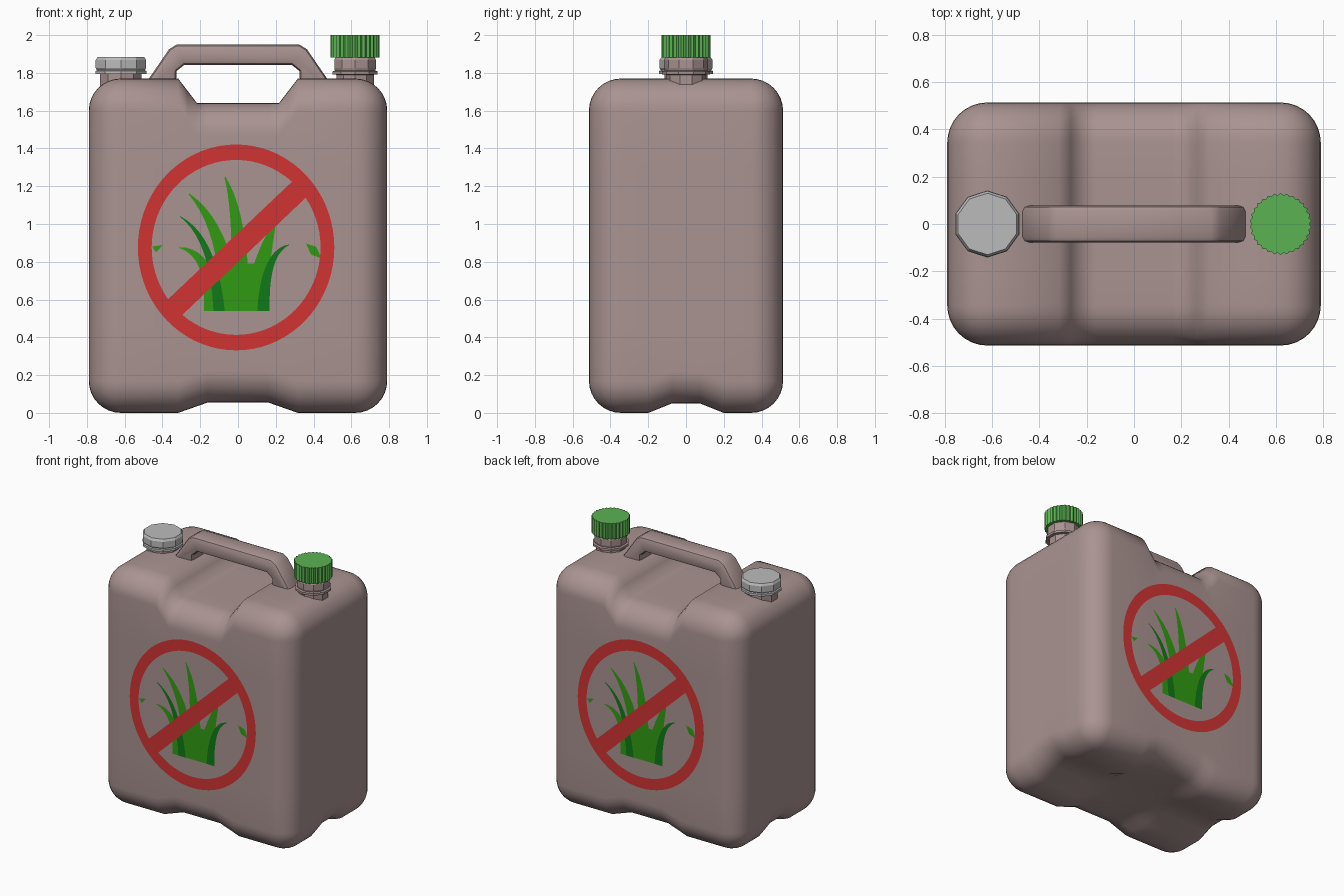
import bpy, bmesh, math
from mathutils import Matrix, Vector

if "Cube" in bpy.data.objects:
    bpy.data.objects.remove(bpy.data.objects["Cube"])


def material(name, rgb):
    m = bpy.data.materials.new(name)
    m.diffuse_color = (*rgb, 1)
    m.use_nodes = True
    m.node_tree.nodes["Principled BSDF"].inputs["Base Color"].default_value = m.diffuse_color
    return m


BODY = material("dusty_pink_plastic", (0.40, 0.295, 0.285))
GREY = material("grey_cap", (0.50, 0.50, 0.50))
CAP = material("green_cap", (0.105, 0.45, 0.085))
RED = material("sign_red", (0.64, 0.034, 0.034))
LEAF = material("leaf_green", (0.03, 0.33, 0.006))
DARK = material("dark_leaf_green", (0.005, 0.19, 0.009))


def finish(bm, name, mat, smooth=None, solid=True):
    if solid:
        bmesh.ops.recalc_face_normals(bm, faces=bm.faces)
    me = bpy.data.meshes.new(name)
    bm.to_mesh(me)
    bm.free()
    me.materials.append(mat)
    ob = bpy.data.objects.new(name, me)
    bpy.context.collection.objects.link(ob)
    if smooth:
        bpy.ops.object.select_all(action='DESELECT')
        ob.select_set(True)
        bpy.context.view_layer.objects.active = ob
        bpy.ops.object.shade_smooth_by_angle(angle=math.radians(smooth))
    return ob


def ramp(v, a, b):
    """1 below a, 0 above b."""
    return max(0.0, min(1.0, (b - v) / (b - a)))


# Body: a gridded box, rounded, then pressed in at top and bottom
HX, HY, H, R = 0.79, 0.514, 1.77, 0.17
bm = bmesh.new()
bmesh.ops.create_cube(bm, size=1, matrix=Matrix.Translation((0, 0, H / 2)) @ Matrix.Diagonal((2 * HX, 2 * HY, H, 1)))
arc = [R * math.tan(math.radians(a)) for a in (0, 11.25, 22.5, 33.75)]
xs = [HX - R + a for a in arc] + [0.317, 0.267, 0.217, 0.16]
ys = [HY - R + a for a in arc] + [0.2, 0.075]
zs = [R - a for a in arc] + [H - R + a for a in arc] + [0.45, 1.3]
cuts = [(0, s * v) for v in xs for s in (-1, 1)] + [(1, s * v) for v in ys for s in (-1, 1)] + [(2, v) for v in zs]
for axis, v in cuts:
    n = Vector((0, 0, 0))
    n[axis] = 1
    bmesh.ops.bisect_plane(bm, geom=bm.verts[:] + bm.edges[:] + bm.faces[:], plane_co=n * v, plane_no=n)
for v in bm.verts:
    p = v.co
    q = Vector((max(R - HX, min(HX - R, p.x)), max(R - HY, min(HY - R, p.y)), max(R, min(H - R, p.z))))
    p = q + (p - q).normalized() * R
    recess = 0.13 * ramp(abs(p.x), 0.217, 0.317)
    groove = max(0.055 * ramp(abs(p.x), 0.16, 0.317), 0.05 * ramp(abs(p.y), 0.075, 0.2))
    p.z += groove * ramp(p.z, R, 0.45) - recess * (1 - ramp(p.z, 1.3, H - R))
    v.co = p
finish(bm, "can_body", BODY, 60)

# Handle: side profile extruded across and softened
profile = [(-0.485, 1.75), (-0.365, 1.925), (-0.325, 1.95), (0.325, 1.95), (0.365, 1.925), (0.485, 1.75),
           (0.485, 1.71), (0.33, 1.71), (0.325, 1.81), (0.285, 1.842),
           (-0.285, 1.842), (-0.325, 1.81), (-0.33, 1.71), (-0.485, 1.71)]
bm = bmesh.new()
face = bm.faces.new([bm.verts.new((x, -0.078, z)) for x, z in profile])
ext = bmesh.ops.extrude_face_region(bm, geom=[face])
bmesh.ops.translate(bm, verts=[g for g in ext["geom"] if isinstance(g, bmesh.types.BMVert)], vec=(0, 0.156, 0))
rims = [e for e in bm.edges if abs(e.verts[0].co.y - e.verts[1].co.y) < 0.01]
bmesh.ops.bevel(bm, geom=rims, offset=0.024, segments=2, affect='EDGES', profile=0.5)
finish(bm, "carry_handle", BODY, 40)


def turned(name, mat, x, sides, tiers, tooth=0.0):
    """Stack of polygon rings (radius, z); tooth pulls in pairs of points."""
    bm = bmesh.new()
    rings = []
    for r, z in tiers:
        ring = []
        for i in range(sides):
            a = math.pi / 2 + 2 * math.pi * i / sides
            rr = r - (tooth if i % 2 else 0)
            ring.append(bm.verts.new((x + rr * math.cos(a), rr * math.sin(a), z)))
        rings.append(ring)
    for lo, hi in zip(rings, rings[1:]):
        for i in range(sides):
            j = (i + 1) % sides
            bm.faces.new((lo[i], lo[j], hi[j], hi[i]))
    bm.faces.new(rings[0][::-1])
    bm.faces.new(rings[-1])
    return finish(bm, name, mat)


# Spouts and caps
turned("left_neck", BODY, -0.62, 10, [(0.115, 1.66), (0.115, 1.80)])
turned("left_cap", GREY, -0.62, 10, [(0.142, 1.793), (0.142, 1.81), (0.133, 1.814), (0.14, 1.825),
                                     (0.14, 1.868), (0.13, 1.884)])
turned("right_neck", BODY, 0.62, 10, [(0.104, 1.66), (0.104, 1.79), (0.126, 1.792), (0.126, 1.808),
                                      (0.112, 1.812), (0.116, 1.825), (0.116, 1.868), (0.105, 1.89)])
turned("right_cap", CAP, 0.62, 60, [(0.131, 1.882), (0.131, 2.0)], tooth=0.009)


# Warning sign, made of thin flat plates on front and back
def plate(name, mat, polys, lift):
    for side, turn in (("front", 0), ("back", math.pi)):
        bm = bmesh.new()
        for poly in polys:
            f = bm.faces.new([bm.verts.new((x, -HY - lift, z)) for x, z in poly])
            f.normal_update()
            if f.normal.y > 0:
                f.normal_flip()
        bmesh.ops.rotate(bm, verts=bm.verts, cent=(0, 0, 0), matrix=Matrix.Rotation(turn, 3, 'Z'))
        finish(bm, side + "_" + name, mat, solid=False)


def blade(tip, bend, base, width, steps=10):
    """Tapered curved grass blade as a strip of quads."""
    tip, bend, base = Vector(tip), Vector(bend), Vector(base)
    left, right = [], []
    for i in range(steps + 1):
        t = i / steps
        c = base * (1 - t) ** 2 + bend * 2 * t * (1 - t) + tip * t * t
        d = ((bend - base) * (1 - t) + (tip - bend) * t).normalized()
        if i == 0:
            d = Vector((0, 1))
        n = Vector((-d.y, d.x)) * (width / 2 * max(0.02, 1 - t) ** 0.75)
        left.append(c + n)
        right.append(c - n)
    return [(left[i], right[i], right[i + 1], left[i + 1]) for i in range(steps)]


light = [[(-0.18, 0.54), (0.165, 0.54), (0.145, 0.70), (0.10, 0.79), (0.0, 0.79), (-0.13, 0.70)],
         [(-0.455, 0.88), (-0.434, 0.85), (-0.397, 0.89)],
         [(0.36, 0.897), (0.386, 0.838), (0.444, 0.817), (0.413, 0.88)]]
light += blade((-0.07, 1.25), (0.02, 1.05), (0.01, 0.54), 0.11)
light += blade((-0.26, 1.16), (-0.06, 0.98), (-0.04, 0.54), 0.11)
light += blade((-0.31, 0.875), (-0.14, 0.85), (-0.135, 0.54), 0.09)
light += blade((0.20, 1.02), (0.13, 0.85), (0.08, 0.54), 0.13)
plate("grass", LEAF, light, 0.0015)
dark = blade((-0.307, 1.04), (-0.13, 0.93), (-0.10, 0.54), 0.06)
dark += blade((0.27, 0.89), (0.14, 0.85), (0.135, 0.54), 0.065)
plate("dark_grass", DARK, dark, 0.003)

# Prohibition ring and slash
CX, CZ, N = -0.01, 0.876, 72


def oval(rx, rz, i):
    a = 2 * math.pi * i / N
    return (CX + rx * math.cos(a), CZ + rz * math.sin(a))


ring = [(oval(0.447, 0.463, i), oval(0.52, 0.545, i), oval(0.52, 0.545, i + 1), oval(0.447, 0.463, i + 1))
        for i in range(N)]
c, s = math.cos(math.radians(43.5)), math.sin(math.radians(43.5))
ring.append([(CX + 0.005 + u * c - v * s, CZ - 0.005 + u * s + v * c)
             for u, v in ((-0.48, -0.056), (0.48, -0.056), (0.48, 0.056), (-0.48, 0.056))])
plate("ban_ring", RED, ring, 0.0045)
